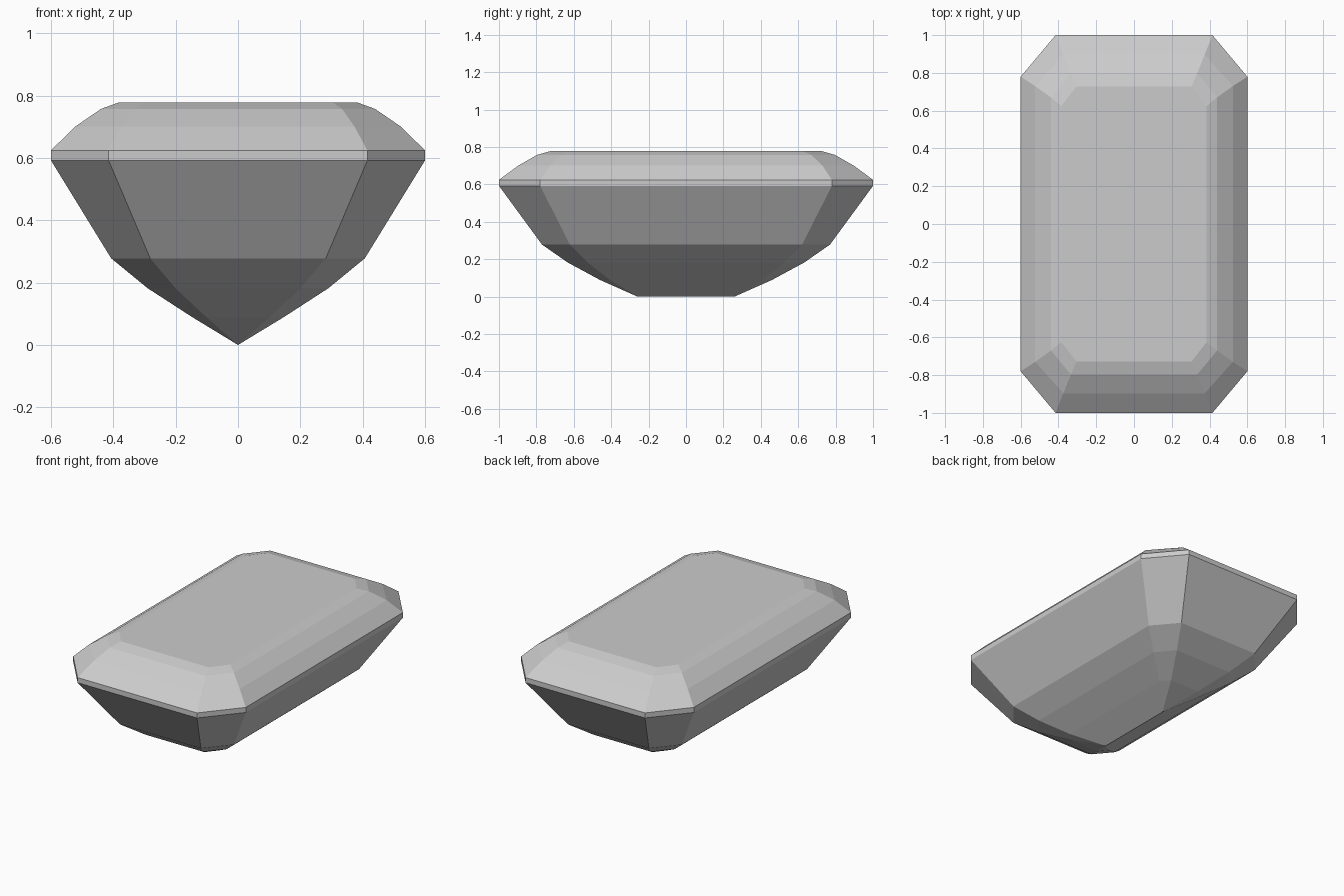
import bpy, bmesh

if "Cube" in bpy.data.objects:
    bpy.data.objects.remove(bpy.data.objects["Cube"])

# Tiers from keel to table: z, half width, half length, corner x, corner y
def pavilion(z, w, l):
    return (z, w, l, w * 0.692, l - w * 0.367)

tiers = [
    pavilion(0.0, 0.0, 0.26),
    pavilion(0.09, 0.148, 0.462),
    pavilion(0.182, 0.29, 0.632),
    pavilion(0.278, 0.407, 0.77),
    pavilion(0.592, 0.6, 1.0),          # girdle bottom
    pavilion(0.624, 0.6, 1.0),          # girdle top
    (0.70, 0.523, 0.897, 0.374, 0.73),
    (0.757, 0.44, 0.797, 0.334, 0.67),
    (0.777, 0.385, 0.727, 0.305, 0.625),  # table
]

bm = bmesh.new()

# Eight-sided ring with cut corners
def ring(z, w, l, cx, cy):
    pts = [(w, -cy), (w, cy), (cx, l), (-cx, l),
           (-w, cy), (-w, -cy), (-cx, -l), (cx, -l)]
    return [bm.verts.new((x, y, z)) for x, y in pts]

rings = [ring(*t) for t in tiers]

# Step facets between neighbouring rings
for a, b in zip(rings, rings[1:]):
    for i in range(8):
        j = (i + 1) % 8
        bm.faces.new((a[i], a[j], b[j], b[i]))

# Flat table on top; the bottom ring closes into a keel line
bm.faces.new(rings[-1])
bmesh.ops.remove_doubles(bm, verts=bm.verts[:], dist=0.0005)
bmesh.ops.recalc_face_normals(bm, faces=bm.faces[:])

mesh = bpy.data.meshes.new("emerald_cut_gem")
bm.to_mesh(mesh)
bm.free()
gem = bpy.data.objects.new("emerald_cut_gem", mesh)
bpy.context.collection.objects.link(gem)
